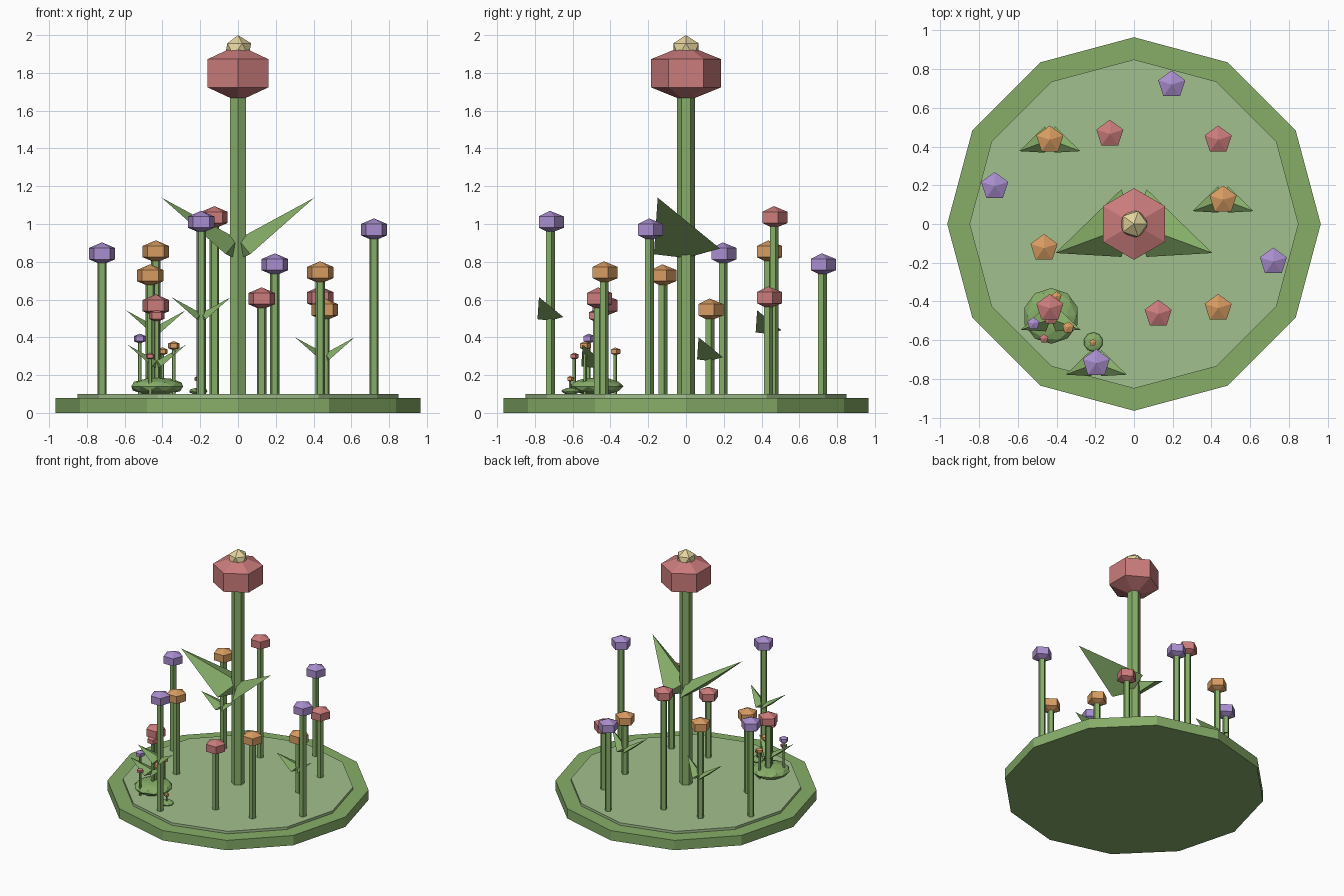
import bpy, bmesh, math
from mathutils import Vector

if "Cube" in bpy.data.objects:
    bpy.data.objects.remove(bpy.data.objects["Cube"])


def material(name, rgb):
    m = bpy.data.materials.new(name)
    m.diffuse_color = (*rgb, 1)
    m.use_nodes = True
    m.node_tree.nodes["Principled BSDF"].inputs["Base Color"].default_value = m.diffuse_color
    return m


GREEN = material("green", (0.24, 0.42, 0.14))
LAWN = material("lawn", (0.36, 0.53, 0.27))
RED = material("red", (0.60, 0.20, 0.20))
PURPLE = material("purple", (0.40, 0.27, 0.62))
ORANGE = material("orange", (0.68, 0.33, 0.12))
YELLOW = material("yellow", (0.78, 0.66, 0.34))


def finish(bm, name, mat, loc=(0, 0, 0)):
    bmesh.ops.recalc_face_normals(bm, faces=bm.faces)
    me = bpy.data.meshes.new(name)
    bm.to_mesh(me)
    bm.free()
    me.materials.append(mat)
    ob = bpy.data.objects.new(name, me)
    ob.location = loc
    bpy.context.collection.objects.link(ob)
    return ob


def lathe(name, profile, n, mat, loc=(0, 0, 0)):
    """Flat-sided solid from (radius, z) points, one corner facing +y."""
    bm = bmesh.new()
    rings = []
    for r, z in profile:
        if r == 0:
            rings.append([bm.verts.new((0, 0, z))] * n)
        else:
            rings.append([bm.verts.new((-r * math.sin(k * math.tau / n),
                                        r * math.cos(k * math.tau / n), z)) for k in range(n)])
    for a, b in zip(rings, rings[1:]):
        for k in range(n):
            j = (k + 1) % n
            quad = list(dict.fromkeys((a[k], a[j], b[j], b[k])))
            bm.faces.new(quad)
    for ring in (rings[0], rings[-1]):
        if ring[0] is not ring[1]:
            bm.faces.new(ring)
    return finish(bm, name, mat, loc)


def ico(name, r, loc, mat, sub=1, flat=1.0):
    bm = bmesh.new()
    bmesh.ops.create_icosphere(bm, subdivisions=sub, radius=r)
    bmesh.ops.scale(bm, vec=(1, 1, flat), verts=bm.verts)
    return finish(bm, name, mat, loc)


# Leaf corners: tip, back, front, ridge and keel, relative to the joint
LEAF = [(0.405, -0.15, 0.29), (0.065, 0.18, 0.02), (0.065, -0.17, -0.01),
        (0.0, 0.0, 0.07), (0.02, 0.0, -0.03)]


def leaf_pair(x, y, z, s):
    for side, label in ((-1, "left"), (1, "right")):
        bm = bmesh.new()
        for p in LEAF:
            bm.verts.new(Vector((p[0] * side, p[1], p[2])) * s)
        bmesh.ops.convex_hull(bm, input=bm.verts)
        finish(bm, f"leaf_{label}", GREEN, (x, y, z))


def flower(x, y, z, r, stem, mat, n=5, z0=0.09):
    """Stem from z0 up to a bud with its middle at z; r is the bud's corner radius."""
    lathe("stem", [(stem, z0), (stem, z)], n, GREEN, (x, y, 0))
    h = r * 0.81
    lathe("blossom", [(0, -h), (r, -h / 2), (r, h / 2), (0, h)], n, mat, (x, y, z))


# Base plate and lawn
lathe("base_plate", [(0.965, 0), (0.965, 0.08)], 12, GREEN)
lathe("lawn", [(0.85, 0.04), (0.85, 0.10)], 12, LAWN)

# Tall centre flower
flower(0, 0, 1.798, 0.185, 0.048, RED, n=6)
ico("pollen_centre", 0.078, (0, 0, 1.922), YELLOW)
leaf_pair(0, 0, 0.85, 1)

# Surrounding flowers
for x, y, z, mat in [
    (0.72, -0.195, 0.97, PURPLE), (-0.72, 0.195, 0.843, PURPLE),
    (-0.195, -0.72, 1.01, PURPLE), (0.195, 0.72, 0.785, PURPLE),
    (-0.125, 0.465, 1.035, RED), (0.435, 0.435, 0.61, RED),
    (0.125, -0.465, 0.605, RED), (-0.435, -0.435, 0.568, RED),
    (-0.435, 0.435, 0.854, ORANGE), (-0.465, -0.125, 0.727, ORANGE),
    (0.46, 0.125, 0.546, ORANGE), (0.435, -0.435, 0.743, ORANGE),
]:
    flower(x, y, z, 0.0735, 0.026, mat)
for x, y, z in [(-0.435, 0.435, 0.43), (0.46, 0.125, 0.287), (-0.195, -0.72, 0.50)]:
    leaf_pair(x, y, z, 0.39)

# Bushes with their small flowers
ico("bush", 0.144, (-0.428, -0.475, 0.14), GREEN, 2, 0.33)
flower(-0.43, -0.48, 0.515, 0.042, 0.014, RED, z0=0.12)
leaf_pair(-0.43, -0.49, 0.25, 0.38)
for x, y, z, r, mat in [(-0.52, -0.515, 0.393, 0.033, PURPLE), (-0.34, -0.535, 0.355, 0.031, ORANGE),
                        (-0.40, -0.375, 0.325, 0.027, ORANGE), (-0.465, -0.592, 0.30, 0.024, RED)]:
    flower(x, y, z, r, 0.010, mat)
ico("small_bush", 0.05, (-0.21, -0.61, 0.115), GREEN, 2, 0.36)
flower(-0.212, -0.613, 0.18, 0.019, 0.007, ORANGE)
